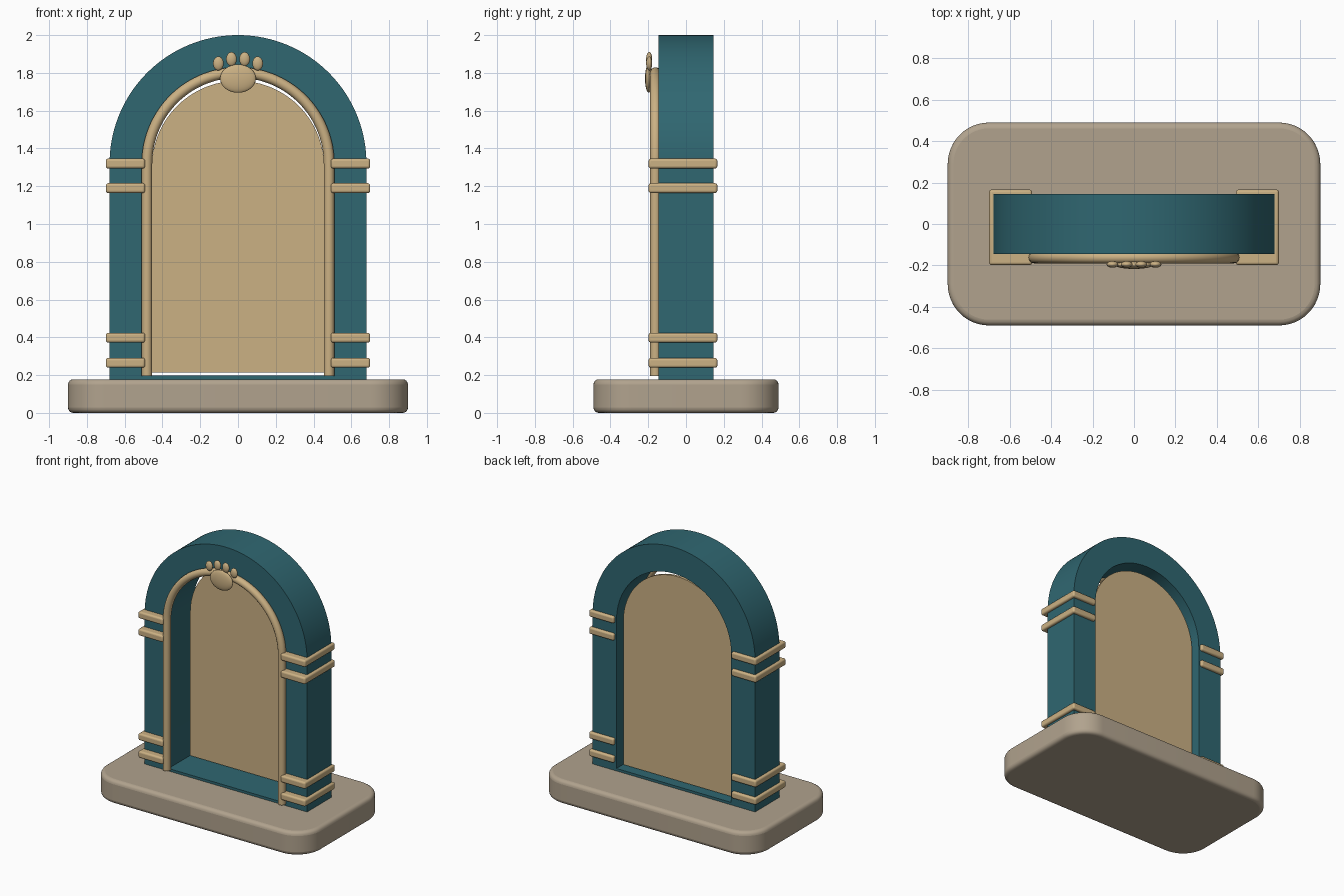
import bpy, bmesh, math
from mathutils import Vector, Matrix

cube = bpy.data.objects.get("Cube")
if cube:
    bpy.data.objects.remove(cube, do_unlink=True)

SPRING = 1.32      # height where the arch starts to curve
FOOT = 0.178       # top of the plinth


def material(name, rgb):
    m = bpy.data.materials.new(name)
    m.use_nodes = True
    m.diffuse_color = (*rgb, 1)
    m.node_tree.nodes["Principled BSDF"].inputs["Base Color"].default_value = (*rgb, 1)
    return m


teal = material("teal", (0.029, 0.135, 0.165))
tan = material("tan", (0.60, 0.44, 0.23))
stone = material("stone", (0.44, 0.365, 0.27))


def select(obj):
    bpy.ops.object.select_all(action="DESELECT")
    obj.select_set(True)
    bpy.context.view_layer.objects.active = obj


def finish(name, bm, mat, bevel=0):
    bmesh.ops.recalc_face_normals(bm, faces=bm.faces)
    mesh = bpy.data.meshes.new(name)
    bm.to_mesh(mesh)
    bm.free()
    mesh.materials.append(mat)
    obj = bpy.data.objects.new(name, mesh)
    bpy.context.collection.objects.link(obj)
    if bevel:
        mod = obj.modifiers.new("soft_edges", "BEVEL")
        mod.width, mod.segments = bevel, 4
        mod.limit_method, mod.angle_limit = "ANGLE", math.radians(40)
    select(obj)
    bpy.ops.object.shade_smooth_by_angle(angle=math.radians(35))
    return obj


def box(bm, lo, hi):
    lo, hi = Vector(lo), Vector(hi)
    size = Matrix.Diagonal((*(hi - lo), 1))
    bmesh.ops.create_cube(bm, size=1, matrix=Matrix.Translation((lo + hi) / 2) @ size)


def arch_outline(radius, bottom, spring=SPRING, steps=72):
    """Foot, semicircle, foot: points (x, z)."""
    arc = [(radius * math.cos(math.pi * i / steps),
            spring + radius * math.sin(math.pi * i / steps)) for i in range(steps + 1)]
    return [(radius, bottom)] + arc + [(-radius, bottom)]


# Plinth with rounded corners
bm = bmesh.new()
box(bm, (-0.9, -0.49, 0), (0.9, 0.49, FOOT))
upright = [e for e in bm.edges if abs(e.verts[0].co.z - e.verts[1].co.z) > 0.1]
bmesh.ops.bevel(bm, geom=upright, offset=0.2, segments=12, profile=0.5, affect="EDGES")
finish("plinth", bm, stone, 0.028)

# Arch frame: closed ring with a thin sill
bm = bmesh.new()
loops = [[bm.verts.new((x, y, z)) for x, z in arch_outline(r, b)]
         for r, b, y in ((0.68, FOOT, -0.145), (0.68, FOOT, 0.145),
                         (0.48, 0.197, 0.145), (0.48, 0.197, -0.145))]
count = len(loops[0])
for k in range(4):
    a, b = loops[k], loops[(k + 1) % 4]
    for i in range(count):
        j = (i + 1) % count
        bm.faces.new((a[i], a[j], b[j], b[i]))
finish("arch_frame", bm, teal)

# Thin back panel set inside the opening
bm = bmesh.new()
face = bm.faces.new([bm.verts.new((x, 0.08, z)) for x, z in arch_outline(0.456, 0.215, 1.302)])
new = bmesh.ops.extrude_face_region(bm, geom=[face])["geom"]
bmesh.ops.translate(bm, vec=(0, 0.018, 0), verts=[v for v in new if isinstance(v, bmesh.types.BMVert)])
finish("back_panel", bm, tan)

# Round trim around the front of the opening
curve = bpy.data.curves.new("front_trim", "CURVE")
curve.dimensions = "3D"
curve.bevel_depth, curve.bevel_resolution = 0.028, 4
curve.use_fill_caps = True
path = arch_outline(0.482, 0.195)
spline = curve.splines.new("POLY")
spline.points.add(len(path) - 1)
for p, (x, z) in zip(spline.points, path):
    p.co = (x, -0.162, z, 1)
curve.materials.append(tan)
trim = bpy.data.objects.new("front_trim", curve)
bpy.context.collection.objects.link(trim)
select(trim)
bpy.ops.object.convert(target="MESH")
bpy.ops.object.shade_smooth_by_angle(angle=math.radians(50))

# Paired bands around both legs
for side, label in ((1, "left"), (-1, "right")):
    for n, z in enumerate((0.265, 0.398, 1.19, 1.32)):
        bm = bmesh.new()
        xs = sorted((side * 0.492, side * 0.7))
        box(bm, (xs[0], -0.198, z - 0.026), (xs[1], 0.166, z + 0.026))
        finish(f"{label}_leg_band_{n + 1}", bm, tan, 0.013)


# Paw ornament at the crown
def pad(name, centre, radii):
    bm = bmesh.new()
    bmesh.ops.create_uvsphere(bm, u_segments=32, v_segments=16, radius=1,
                              matrix=Matrix.Translation(centre) @ Matrix.Diagonal((*radii, 1)))
    finish(name, bm, tan)


pad("paw_pad", (0, -0.197, 1.77), (0.095, 0.02, 0.075))
for side, label in ((1, "left"), (-1, "right")):
    pad(f"{label}_inner_toe", (side * 0.035, -0.195, 1.873), (0.028, 0.016, 0.037))
    pad(f"{label}_outer_toe", (side * 0.104, -0.195, 1.85), (0.028, 0.016, 0.037))
